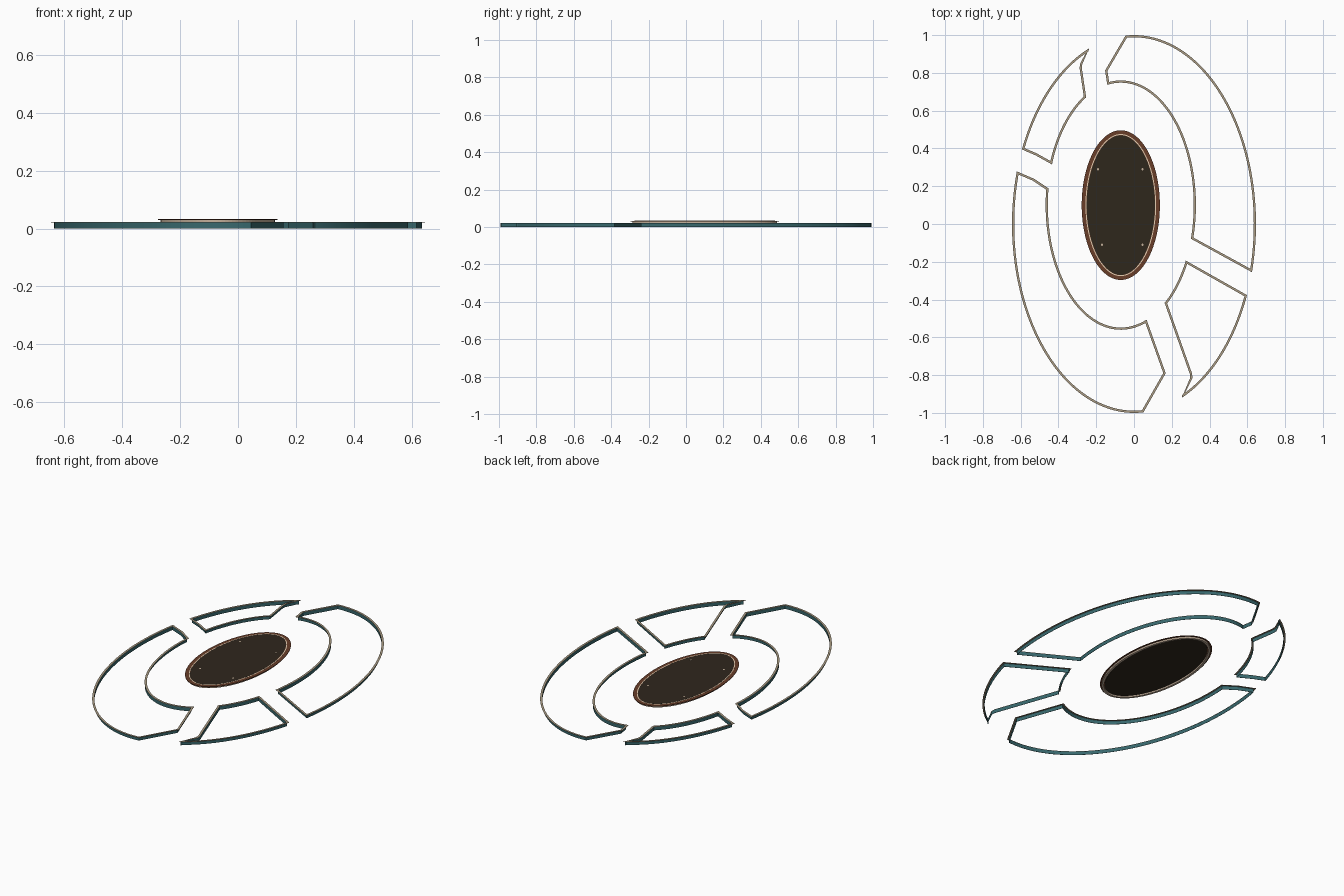
import bpy, math
from mathutils import Vector

if "Cube" in bpy.data.objects:
    bpy.data.objects.remove(bpy.data.objects["Cube"])


def material(name, rgb):
    m = bpy.data.materials.new(name)
    m.diffuse_color = (*rgb, 1)
    m.use_nodes = True
    m.node_tree.nodes["Principled BSDF"].inputs["Base Color"].default_value = m.diffuse_color
    return m


TEAL = material("teal", (0.04, 0.14, 0.155))
KHAKI = material("khaki", (0.40, 0.33, 0.23))
BEIGE = material("beige", (0.56, 0.44, 0.33))
CREAM = material("cream", (0.78, 0.62, 0.45))
COPPER = material("copper brown", (0.14, 0.047, 0.022))
DARK = material("dark brown", (0.028, 0.020, 0.012))

OUTER = (0, 0, 0.646, 1.0)            # big ellipse: cx, cy, rx, ry
INNER = (-0.07, 0.1, 0.386, 0.648)    # inner ellipse


def arc(e, p, q, ccw, n=48):
    """Points on ellipse e between the directions of p and q."""
    cx, cy, rx, ry = e
    a, b = (math.atan2((y - cy) / ry, (x - cx) / rx) for x, y in (p, q))
    if ccw and b < a:
        b += math.tau
    if not ccw and b > a:
        b -= math.tau
    return [(cx + rx * math.cos(a + (b - a) * i / n),
             cy + ry * math.sin(a + (b - a) * i / n)) for i in range(n + 1)]


def inset(loop, d):
    """Mitred inward offset of a closed loop."""
    area = sum(a[0] * b[1] - b[0] * a[1] for a, b in zip(loop, loop[1:] + loop[:1]))
    if area < 0:
        loop = loop[::-1]
    out = []
    for i, p in enumerate(loop):
        p, a, b = Vector(p), Vector(loop[i - 1]), Vector(loop[(i + 1) % len(loop)])
        u, v = (p - a).normalized(), (b - p).normalized()
        n1, n2 = Vector((-u.y, u.x)), Vector((-v.y, v.x))
        out.append(p + (n1 + n2) * d / max(1 + n1.dot(n2), 0.4))
    return out


def build(name, verts, faces, mat):
    me = bpy.data.meshes.new(name)
    me.from_pydata(verts, [], faces)
    me.materials.append(mat)
    ob = bpy.data.objects.new(name, me)
    bpy.context.collection.objects.link(ob)
    return ob


def band(name, loop, d0, d1, z0, z1, mat):
    """Ribbon of rectangular section following a closed loop."""
    n = len(loop)
    verts = [(p.x, p.y, z) for d, z in ((d0, z0), (d0, z1), (d1, z1), (d1, z0))
             for p in inset(loop, d)]
    faces = []
    for k in range(4):
        k2 = (k + 1) % 4
        for i in range(n):
            j = (i + 1) % n
            faces.append((k * n + i, k * n + j, k2 * n + j, k2 * n + i))
    return build(name, verts, faces, mat)


def plate(name, loop, d, z0, z1, mat):
    """Solid flat plate filling a loop."""
    pts, n = inset(loop, d), len(loop)
    verts = [(p.x, p.y, z) for z in (z0, z1) for p in pts]
    faces = [tuple(range(n))[::-1], tuple(range(n, 2 * n))]
    faces += [(i, (i + 1) % n, n + (i + 1) % n, n + i) for i in range(n)]
    return build(name, verts, faces, mat)


# Four outlined ring segments
segments = {
    "right_segment":
        arc(OUTER, (-0.045, 0.997), (0.624, -0.255), False, 72)
        + arc(INNER, (0.305, -0.08), (-0.142, 0.741), True) + [(-0.153, 0.813)],
    "upper_left_segment":
        arc(OUTER, (-0.238, 0.93), (-0.594, 0.395), True)
        + [(-0.52, 0.363)]
        + arc(INNER, (-0.437, 0.317), (-0.253, 0.67), False)
        + [(-0.276, 0.825), (-0.274, 0.845)],
    "lower_left_segment":
        arc(OUTER, (-0.621, 0.279), (0.05, -0.997), True, 72)
        + [(0.168, -0.79)]
        + arc(INNER, (0.068, -0.513), (-0.46, 0.19), False)
        + [(-0.53, 0.24)],
    "lower_right_segment":
        arc(OUTER, (0.596, -0.375), (0.253, -0.92), False)
        + [(0.297, -0.815), (0.296, -0.795)]
        + arc(INNER, (0.163, -0.42), (0.276, -0.195), True),
}
for name, loop in segments.items():
    band(name + "_wall", loop, 0.0095, 0.011, 0.0, 0.021, TEAL)
    band(name + "_cap", loop, 0.0, 0.012, 0.0205, 0.0222, KHAKI)

# Central oval medallion: wall, copper rim, cream line and dark panel
oval = arc((-0.07, 0.1, 0.207, 0.396), (1, 0.1), (1, 0.0999999), True, 96)[:-1]
band("oval_wall", oval, 0.009, 0.022, 0.0205, 0.031, BEIGE)
band("oval_rim", oval, 0.0, 0.029, 0.030, 0.033, COPPER)
band("oval_inlay", oval, 0.020, 0.025, 0.0328, 0.0336, CREAM)
plate("oval_panel", oval, 0.0265, 0.026, 0.0334, DARK)

# Four tiny studs on the panel
for i, (x, y) in enumerate([(-0.19, 0.29), (0.045, 0.29), (-0.17, -0.11), (0.045, -0.11)]):
    stud = arc((x, y, 0.006, 0.006), (x + 1, y), (x + 1, y - 1e-6), True, 12)[:-1]
    plate(f"stud_{i + 1}", stud, 0.0, 0.032, 0.034, BEIGE)
